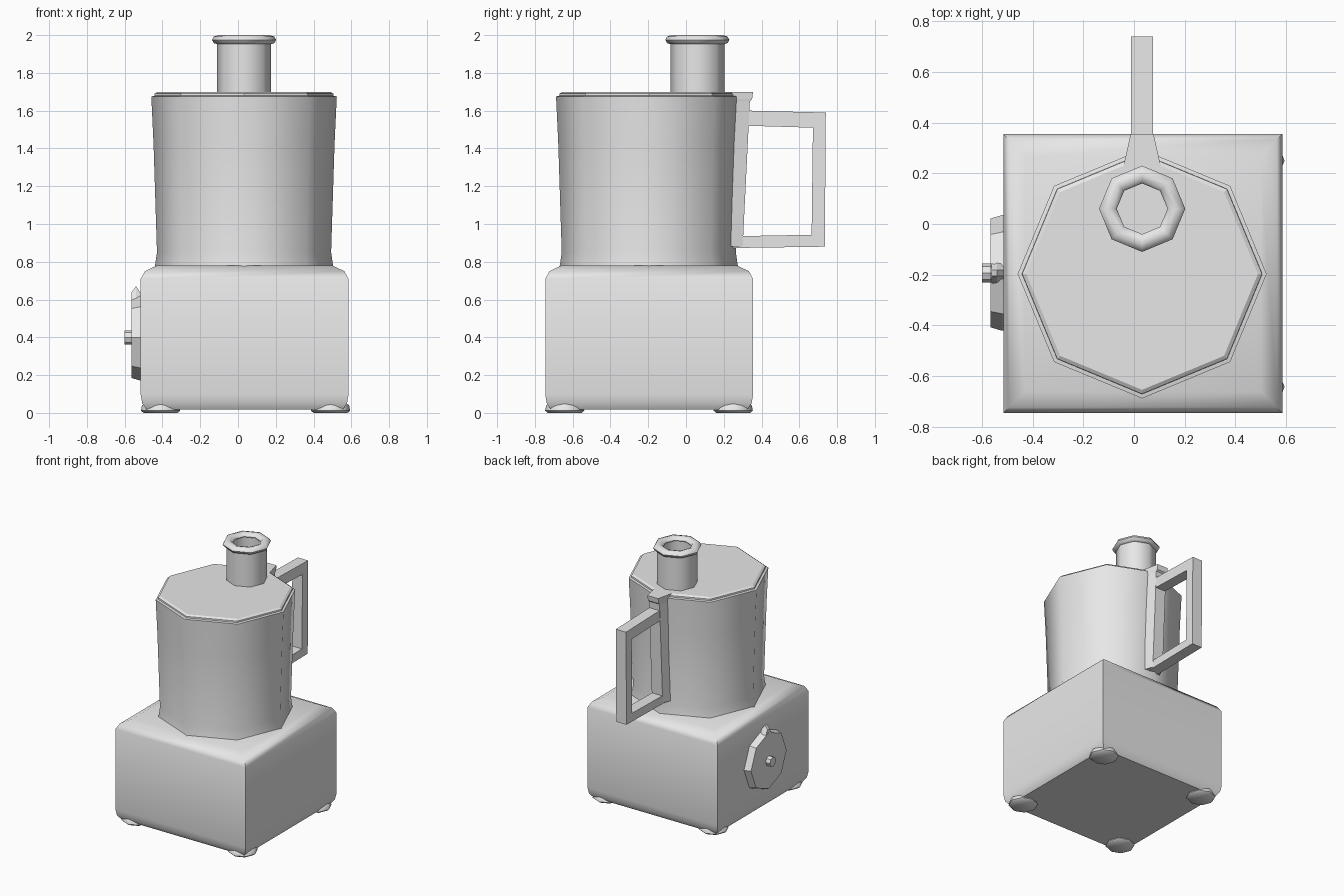
import bpy, bmesh, math
from mathutils import Vector

if "Cube" in bpy.data.objects:
    bpy.data.objects.remove(bpy.data.objects["Cube"])

grey = bpy.data.materials.new("plain grey")
grey.diffuse_color = (0.8, 0.8, 0.8, 1)
grey.use_nodes = True
grey.node_tree.nodes["Principled BSDF"].inputs["Base Color"].default_value = grey.diffuse_color


def loft(name, rings, smooth=None, cap=True, closed=False):
    """Skin a list of equal-length point rings into one object."""
    bm = bmesh.new()
    vs = [[bm.verts.new(p) for p in r] for r in rings]
    n = len(vs[0])
    pairs = list(zip(vs, vs[1:])) + ([(vs[-1], vs[0])] if closed else [])
    for a, b in pairs:
        for i in range(n):
            j = (i + 1) % n
            bm.faces.new((a[i], a[j], b[j], b[i]))
    if cap and not closed:
        bm.faces.new(vs[0][::-1])
        bm.faces.new(vs[-1])
    bmesh.ops.recalc_face_normals(bm, faces=bm.faces)
    me = bpy.data.meshes.new(name)
    bm.to_mesh(me)
    bm.free()
    me.materials.append(grey)
    ob = bpy.data.objects.new(name, me)
    bpy.context.collection.objects.link(ob)
    if smooth:
        bpy.ops.object.select_all(action='DESELECT')
        ob.select_set(True)
        bpy.context.view_layer.objects.active = ob
        bpy.ops.object.shade_smooth_by_angle(angle=math.radians(smooth))
    return ob


def turned(name, centre, profile, smooth=None, axis='Z', closed=False, n=8):
    """Octagonal lathe of (radius, height) points about an axis."""
    rings = []
    for r, h in profile:
        ring = []
        for i in range(n):
            a = 2 * math.pi * i / n
            c, s = r * math.cos(a), r * math.sin(a)
            p = Vector((c, s, h)) if axis == 'Z' else Vector((h, c, s))
            ring.append(p + Vector(centre))
        rings.append(ring)
    return loft(name, rings, smooth, closed=closed)


# motor base: square sections with rounded top and bottom edges
X0, X1, Y0, Y1 = -0.515, 0.585, -0.745, 0.355
base = []
for z, d in ((.018, .03), (.05, .008), (.095, 0), (.71, 0), (.75, .022), (.78, .085)):
    base.append([(X0 + d, Y0 + d, z), (X1 - d, Y0 + d, z),
                 (X1 - d, Y1 - d, z), (X0 + d, Y1 - d, z)])
loft("motor_base", base, 50)

# feet
for x in (-.41, .49):
    for y in (-.642, .25):
        turned("foot", (x, y, 0), ((.09, 0), (.104, .012), (.098, .04), (.07, .06)), 46)

# bowl and lid
CX, CY = .032, -.197
turned("bowl", (CX, CY, 0), ((.472, .775), (.461, .85), (.479, 1.42), (.491, 1.675), (.47, 1.68)), 46)
turned("lid", (CX, CY, 0), ((.475, 1.67), (.473, 1.69), (.457, 1.70)))

# feed tube with rolled rim
turned("feed_tube", (CX, .06, 0), ((.143, 1.69), (.143, 1.97), (.102, 1.97), (.102, 1.69)), 46, closed=True)
rim = [(.135 + .035 * math.cos(k * math.pi / 4), 1.975 + .025 * math.sin(k * math.pi / 4)) for k in range(8)]
turned("feed_tube_rim", (CX, .06, 0), rim, 50, closed=True)


# handle bracket: wedge section, wide against the bowl
def wedge(y0, y1, z, w0=.08, w1=.045):
    return [(CX - w0, y0, z), (CX + w0, y0, z), (CX + w1, y1, z), (CX - w1, y1, z)]


loft("handle_bracket", [wedge(.2, .30, .88), wedge(.2, .338, 1.65),
                        wedge(.2, .35, 1.66), wedge(.2, .355, 1.70)])

# handle grip: U-shaped bar swept from outer to inner outline
outer = [(.25, .873), (.735, .88), (.74, 1.59), (.33, 1.60)]
inner = [(.25, .935), (.665, .943), (.672, 1.51), (.33, 1.52)]
loft("handle_grip", [[(CX - .043, *o), (CX + .043, *o), (CX + .043, *i), (CX - .043, *i)]
                     for o, i in zip(outer, inner)])

# dial on the left side with pointer and spindle
KY, KZ = -.193, .40
turned("dial", (0, KY, KZ), ((.228, -.51), (.228, -.52), (.215, -.565)), axis='X')
turned("dial_spindle", (0, KY, KZ), ((.037, -.555), (.037, -.60)), axis='X')
loft("dial_pointer", [[(x, KY - .05, .58), (x, KY + .05, .58), (x, KY + .012, t), (x, KY - .012, t)]
                      for x, t in ((-.515, .635), (-.54, .67), (-.563, .64))])
